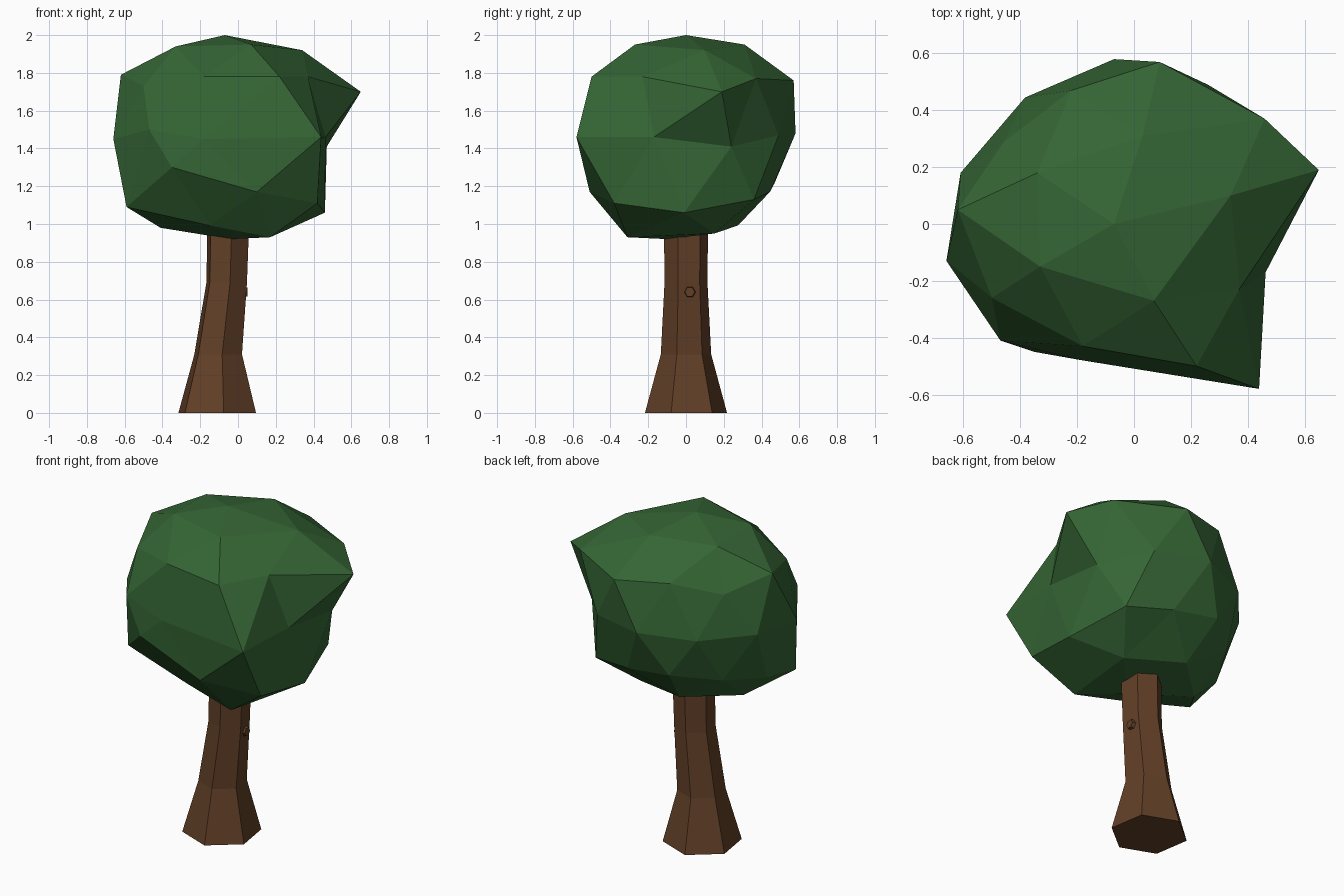
import bpy, bmesh
from math import cos, sin, radians, pi
from mathutils import Vector, Matrix

if "Cube" in bpy.data.objects:
    bpy.data.objects.remove(bpy.data.objects["Cube"])


def material(name, rgb):
    mat = bpy.data.materials.new(name)
    mat.diffuse_color = (*rgb, 1)
    mat.use_nodes = True
    mat.node_tree.nodes["Principled BSDF"].inputs["Base Color"].default_value = mat.diffuse_color
    return mat


def finish(name, bm, mat):
    bmesh.ops.recalc_face_normals(bm, faces=bm.faces[:])
    mesh = bpy.data.meshes.new(name)
    bm.to_mesh(mesh)
    bm.free()
    mesh.materials.append(mat)
    obj = bpy.data.objects.new(name, mesh)
    bpy.context.collection.objects.link(obj)
    return obj


bark = material("bark", (0.12, 0.05, 0.02))
leaf = material("leaves", (0.035, 0.13, 0.035))

# Trunk: six-sided loft through leaning rings (centre x, z, radius)
bm = bmesh.new()
rings = []
for cx, z, r in [(-0.11, 0, 0.22), (-0.105, 0.31, 0.135),
                 (-0.06, 0.69, 0.115), (-0.052, 0.98, 0.118)]:
    angles = [radians(-81 + 60 * i) for i in range(6)]
    rings.append([bm.verts.new((cx + r * cos(a), r * sin(a), z)) for a in angles])
for low, high in zip(rings, rings[1:]):
    for i in range(6):
        j = (i + 1) % 6
        bm.faces.new((low[i], low[j], high[j], high[i]))
bm.faces.new(rings[0][::-1])
bm.faces.new(rings[-1])
finish("trunk", bm, bark)

# Knot: small stub on the right side of the trunk
bm = bmesh.new()
bmesh.ops.create_cone(bm, cap_ends=True, segments=6, radius1=0.034, radius2=0.026, depth=0.03,
                      matrix=Matrix.Translation((0.035, 0.02, 0.64)) @ Matrix.Rotation(pi / 2, 4, 'Y'))
finish("knot", bm, bark)

# Crown: icosphere whose corners are pulled out to an irregular shape
bm = bmesh.new()
bmesh.ops.create_icosphere(bm, subdivisions=2, radius=0.55)
bmesh.ops.translate(bm, verts=bm.verts[:], vec=(-0.06, 0, 1.46))
crown_pulls = [
    # top
    (-0.07, 0, 2.0), (0.07, -0.27, 1.95), (0.34, 0.10, 1.92), (0.03, 0.31, 1.95),
    (-0.34, 0.18, 1.93), (-0.33, -0.15, 1.94),
    # shoulder
    (0.22, -0.50, 1.78), (0.37, -0.23, 1.78), (0.65, 0.19, 1.70), (0.46, 0.37, 1.77),
    (0.09, 0.57, 1.76), (-0.22, 0.47, 1.78), (-0.62, 0.05, 1.79), (-0.50, -0.26, 1.73),
    (-0.18, -0.43, 1.78),
    # widest ring
    (0.44, -0.58, 1.46), (0.47, 0.24, 1.41), (0.26, 0.49, 1.47), (-0.07, 0.58, 1.48),
    (-0.61, 0.18, 1.46), (-0.66, -0.13, 1.45), (-0.47, -0.41, 1.50), (-0.18, -0.48, 1.45),
    # underside
    (0.46, -0.01, 1.06), (0.36, 0.36, 1.13), (-0.57, 0.03, 1.13), (-0.59, -0.22, 1.09),
    (-0.35, -0.45, 1.30), (0.10, -0.51, 1.17), (0.42, -0.38, 1.11),
    (0.17, -0.31, 0.93), (0.20, 0.15, 0.95), (-0.41, 0.03, 0.98), (-0.04, -0.10, 0.92),
]
rest = {v: v.co.copy() for v in bm.verts}
for p in map(Vector, crown_pulls):
    corner = min(rest, key=lambda v: (rest[v] - p).length)
    corner.co = p
    del rest[corner]
finish("crown", bm, leaf)
